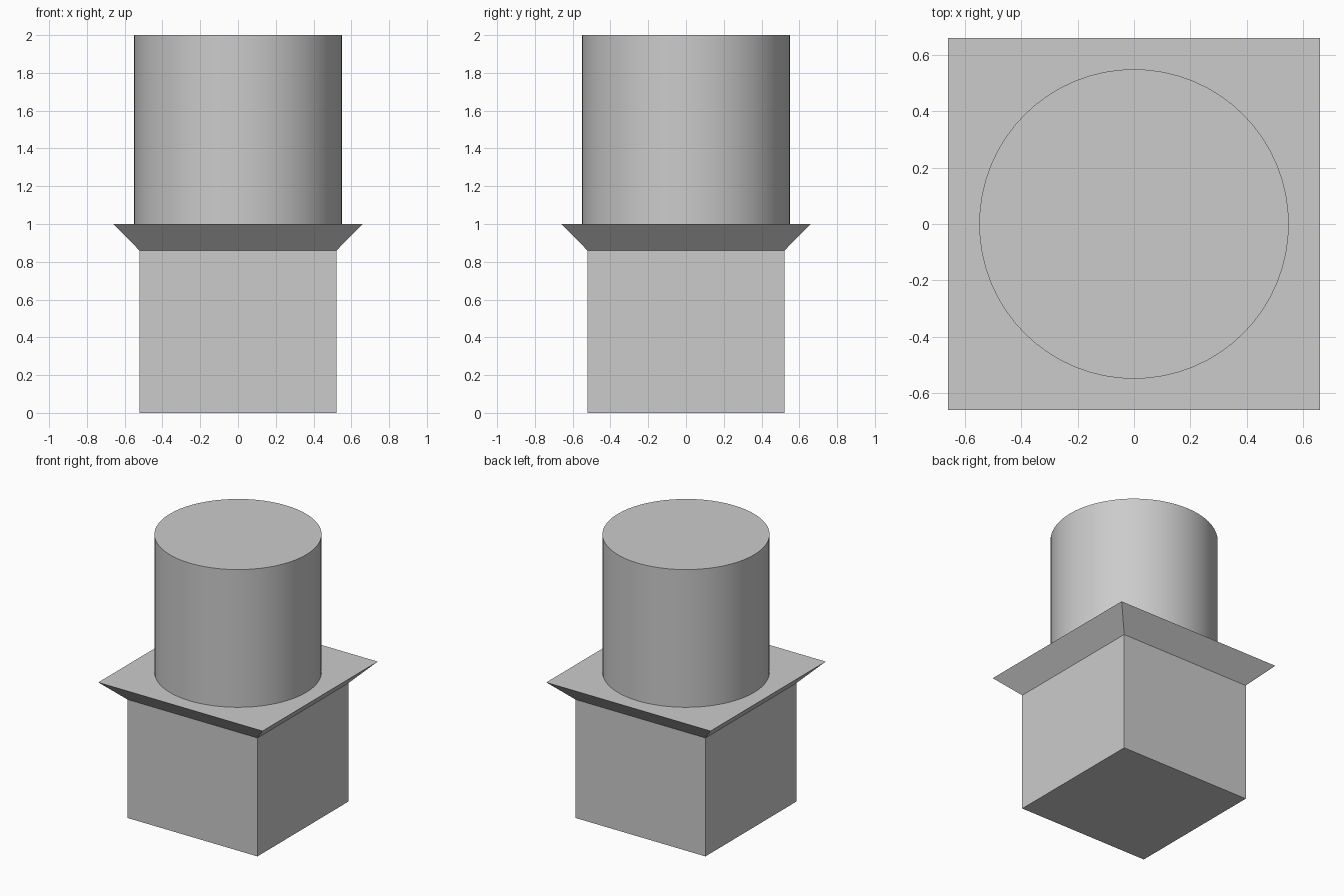
import bpy
import math

cube = bpy.data.objects.get("Cube")
if cube:
    bpy.data.objects.remove(cube, do_unlink=True)

grey = bpy.data.materials.new("light_grey")
grey.use_nodes = True
colour = (0.6, 0.6, 0.6, 1)
grey.diffuse_color = colour
grey.node_tree.nodes["Principled BSDF"].inputs["Base Color"].default_value = colour

BASE, RIM, RADIUS = 0.522, 0.66, 0.55
RIM_BOTTOM, MIDDLE, TOP = 0.86, 1.0, 2.0


def finish(name):
    obj = bpy.context.object
    obj.name = name
    obj.data.materials.append(grey)
    return obj


def square_block(name, low, high, z0, z1):
    """Square block or frustum, given its half widths and heights."""
    bpy.ops.mesh.primitive_cone_add(
        vertices=4, radius1=low * math.sqrt(2), radius2=high * math.sqrt(2),
        depth=z1 - z0, location=(0, 0, (z0 + z1) / 2), rotation=(0, 0, math.pi / 4))
    bpy.ops.object.transform_apply(location=False, rotation=True, scale=False)
    return finish(name)


# Square base and the flared rim around its top
square_block("square_base", BASE, BASE, 0, RIM_BOTTOM)
square_block("flared_rim", BASE, RIM, RIM_BOTTOM, MIDDLE)

# Round upper column
bpy.ops.mesh.primitive_cylinder_add(
    vertices=64, radius=RADIUS, depth=TOP - MIDDLE, location=(0, 0, (MIDDLE + TOP) / 2))
finish("round_column")
bpy.ops.object.shade_smooth_by_angle(angle=math.radians(30))
